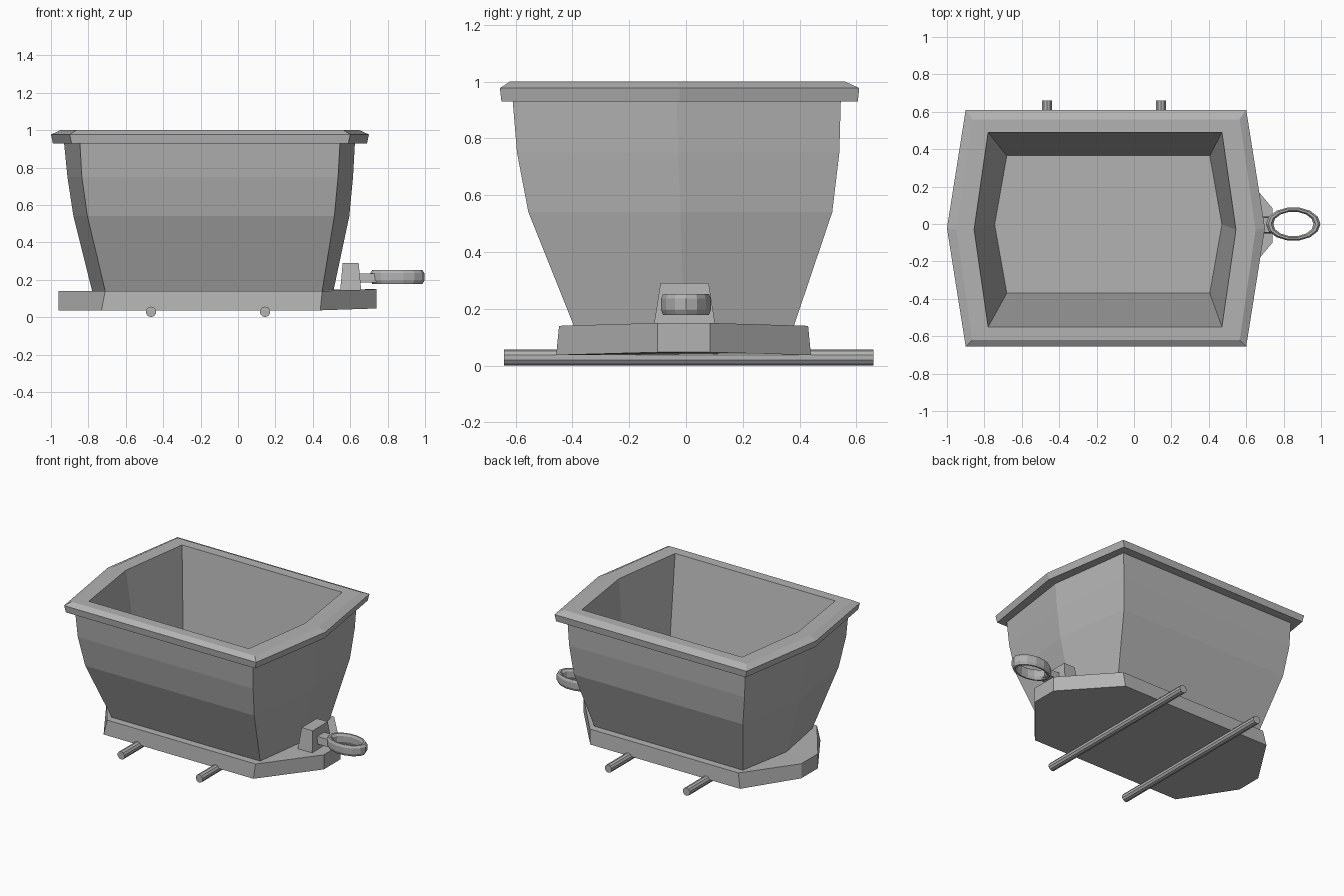
import bpy, bmesh, math
from mathutils import Matrix, Vector

if "Cube" in bpy.data.objects:
    bpy.data.objects.remove(bpy.data.objects["Cube"], do_unlink=True)

steel = bpy.data.materials.new("plain grey steel")
steel.use_nodes = True
GREY = (0.45, 0.45, 0.45, 1)
steel.diffuse_color = GREY
steel.node_tree.nodes["Principled BSDF"].inputs["Base Color"].default_value = GREY


def finish(bm, name):
    bmesh.ops.recalc_face_normals(bm, faces=bm.faces)
    mesh = bpy.data.meshes.new(name)
    bm.to_mesh(mesh)
    bm.free()
    mesh.materials.append(steel)
    obj = bpy.data.objects.new(name, mesh)
    bpy.context.collection.objects.link(obj)
    return obj


def loft(name, loops, cap_start=False, cap_end=False, closed=False):
    """Skin a stack of loops that share one vertex count."""
    bm = bmesh.new()
    rings = [[bm.verts.new(p) for p in loop] for loop in loops]
    pairs = list(zip(rings, rings[1:]))
    if closed:
        pairs.append((rings[-1], rings[0]))
    for a, b in pairs:
        for i in range(len(a)):
            j = (i + 1) % len(a)
            bm.faces.new((a[i], a[j], b[j], b[i]))
    if cap_start:
        bm.faces.new(rings[0])
    if cap_end:
        bm.faces.new(rings[-1])
    return finish(bm, name)


def hexagon(z, tip_l, left, right, tip_r, front, back):
    mid = (front + back) / 2
    return [(left, front, z), (right, front, z), (tip_r, mid, z),
            (right, back, z), (left, back, z), (tip_l, mid, z)]


def rectangle(z, x0, x1, y0, y1):
    return [(x0, y0, z), (x1, y0, z), (x1, y1, z), (x0, y1, z)]


# Tub: bulging outside wall, rim and sloping inside
shoulder = hexagon(0.93, -0.93, -0.845, 0.545, 0.625, -0.61, 0.545)
mouth = hexagon(1.0, -0.855, -0.78, 0.47, 0.545, -0.55, 0.49)
loft("tub_wall", [
    hexagon(0.14, -0.78, -0.71, 0.45, 0.51, -0.395, 0.38),
    hexagon(0.54, -0.88, -0.805, 0.515, 0.595, -0.555, 0.515),
    hexagon(0.75, -0.912, -0.835, 0.535, 0.615, -0.595, 0.54),
    shoulder])
loft("rim", [
    shoulder,
    hexagon(0.93, -0.99, -0.89, 0.59, 0.69, -0.65, 0.605),
    hexagon(0.977, -1.0, -0.9, 0.6, 0.7, -0.655, 0.61),
    hexagon(1.0, -0.95, -0.865, 0.565, 0.65, -0.62, 0.56),
    mouth])
loft("tub_lining", [
    mouth,
    hexagon(0.16, -0.745, -0.68, 0.405, 0.47, -0.37, 0.365)], cap_end=True)


# Base plate with narrow blunt ends
def base_loop(z, left, right, front, back):
    return [(left, front, z), (right, front, z), (0.74, -0.1, z + 0.01),
            (0.74, 0.085, z + 0.01), (right, back, z), (left, back, z),
            (-0.96, 0.085, z), (-0.96, -0.1, z)]


loft("base_plate", [base_loop(0.037, -0.73, 0.44, -0.457, 0.44),
                    base_loop(0.14, -0.71, 0.45, -0.447, 0.43)],
     cap_start=True, cap_end=True)

# Axles
for name, x in (("rear_axle", -0.465), ("front_axle", 0.145)):
    bm = bmesh.new()
    bmesh.ops.create_cone(bm, cap_ends=True, segments=10, radius1=0.028,
                          radius2=0.028, depth=1.3,
                          matrix=Matrix.Translation((x, 0.01, 0.029))
                          @ Matrix.Rotation(math.pi / 2, 4, "X"))
    finish(bm, name)

# Hitch: tapered block, short neck and oval ring
loft("hitch_block", [rectangle(0.13, 0.545, 0.66, -0.115, 0.105),
                     rectangle(0.29, 0.56, 0.645, -0.09, 0.08)],
     cap_start=True, cap_end=True)
loft("hitch_neck", [rectangle(0.185, 0.63, 0.745, -0.05, 0.04),
                    rectangle(0.235, 0.63, 0.735, -0.045, 0.035)],
     cap_start=True, cap_end=True)

section = [(0, -0.018), (0, 0.022), (0.011, 0.038), (0.026, 0.038),
           (0.037, 0.022), (0.037, -0.018), (0.026, -0.036), (0.011, -0.036)]
ring = []
for inset, dz in section:
    ring.append([(0.852 + (0.145 - inset) * math.cos(t),
                  (0.09 - inset * 0.65) * math.sin(t), 0.214 + dz)
                 for t in (math.tau * i / 14 for i in range(14))])
loft("hitch_ring", ring, closed=True)
